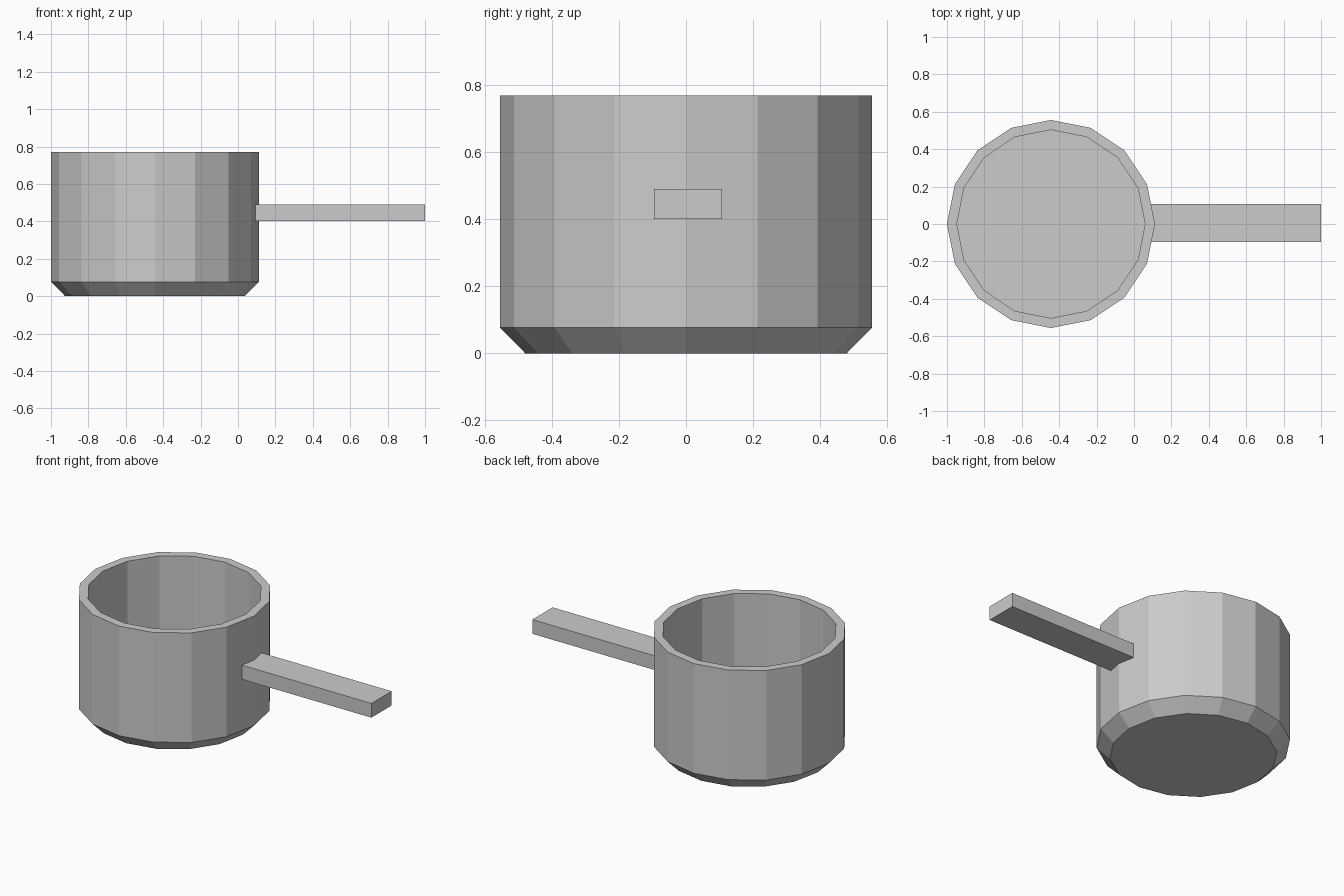
import bpy
import bmesh
import math
from mathutils import Matrix

cube = bpy.data.objects.get("Cube")
if cube:
    bpy.data.objects.remove(cube, do_unlink=True)

# Plain grey metal
metal = bpy.data.materials.new("grey_metal")
metal.use_nodes = True
grey = (0.6, 0.6, 0.6, 1)
metal.diffuse_color = grey
metal.node_tree.nodes["Principled BSDF"].inputs["Base Color"].default_value = grey


def add_object(name, bm):
    bmesh.ops.recalc_face_normals(bm, faces=bm.faces)
    mesh = bpy.data.meshes.new(name)
    bm.to_mesh(mesh)
    bm.free()
    mesh.materials.append(metal)
    obj = bpy.data.objects.new(name, mesh)
    bpy.context.collection.objects.link(obj)
    return obj


# Pot body: 16-sided profile running from the base, over the rim, to the inner floor
SIDES = 16
profile = [(0.48, 0), (0.556, 0.077), (0.556, 0.77), (0.503, 0.77), (0.503, 0.07)]
bm = bmesh.new()
rings = []
for radius, z in profile:
    angles = [2 * math.pi * i / SIDES for i in range(SIDES)]
    rings.append([bm.verts.new((radius * math.cos(a), radius * math.sin(a), z)) for a in angles])
for low, high in zip(rings, rings[1:]):
    for i in range(SIDES):
        j = (i + 1) % SIDES
        bm.faces.new((low[i], low[j], high[j], high[i]))
bm.faces.new(rings[0])
bm.faces.new(rings[-1])
pot = add_object("pot_body", bm)
pot.location.x = -0.444

# Straight handle, its root just inside the wall
bm = bmesh.new()
bmesh.ops.create_cube(bm, size=1, matrix=Matrix.Diagonal((0.908, 0.202, 0.09, 1)))
handle = add_object("handle", bm)
handle.location = (0.546, 0.006, 0.446)
